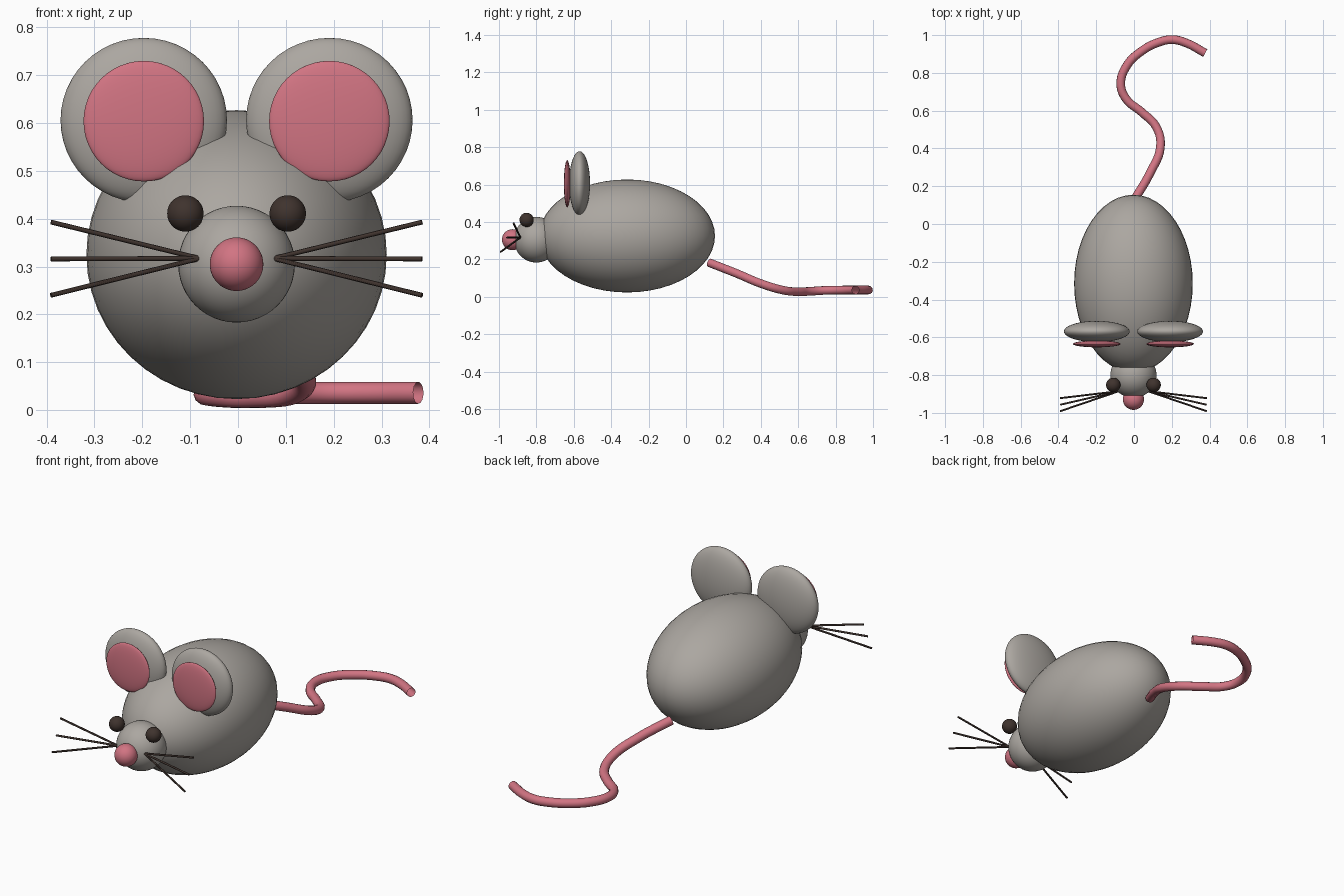
import bpy
from mathutils import Vector

cube = bpy.data.objects.get("Cube")
if cube:
    bpy.data.objects.remove(cube)

CX = -0.003  # symmetry plane


def material(name, rgb):
    m = bpy.data.materials.new(name)
    m.use_nodes = True
    m.diffuse_color = (*rgb, 1)
    m.node_tree.nodes["Principled BSDF"].inputs["Base Color"].default_value = (*rgb, 1)
    return m


grey = material("warm grey", (0.41, 0.385, 0.355))
pink = material("soft pink", (0.64, 0.175, 0.225))
dark = material("dark brown", (0.05, 0.033, 0.027))


def finish(name, mat):
    ob = bpy.context.object
    ob.name = name
    ob.data.materials.append(mat)
    bpy.ops.object.shade_smooth_by_angle()
    return ob


def ellipsoid(name, centre, radii, mat):
    bpy.ops.mesh.primitive_uv_sphere_add(segments=48, ring_count=24, radius=1,
                                         location=centre)
    bpy.context.object.scale = radii
    bpy.ops.object.transform_apply(location=False, rotation=False, scale=True)
    return finish(name, mat)


def rod(name, a, b, radius, mat):
    a, b = Vector(a), Vector(b)
    d = b - a
    bpy.ops.mesh.primitive_cylinder_add(vertices=12, radius=radius, depth=d.length,
                                        location=(a + b) / 2,
                                        rotation=d.to_track_quat('Z', 'Y').to_euler())
    return finish(name, mat)


# Body, head and nose
ellipsoid("body", (CX, -0.315, 0.325), (0.314, 0.47, 0.302), grey)
ellipsoid("head", (CX, -0.80, 0.305), (0.122, 0.12, 0.122), grey)
ellipsoid("nose", (CX, -0.928, 0.305), (0.056, 0.056, 0.056), pink)

# Paired ears, eyes and whiskers
for side, s in (("left", 1), ("right", -1)):
    ellipsoid(side + "_ear", (CX + s * 0.194, -0.569, 0.606), (0.174, 0.056, 0.172), grey)
    ellipsoid(side + "_inner_ear", (CX + s * 0.194, -0.635, 0.604), (0.126, 0.018, 0.126), pink)
    ellipsoid(side + "_eye", (CX + s * 0.107, -0.852, 0.411), (0.038, 0.038, 0.038), dark)
    root = (CX + s * 0.077, -0.885, 0.317)
    for level, y, z in (("upper", -0.922, 0.393), ("middle", -0.957, 0.316),
                        ("lower", -0.991, 0.24)):
        rod(f"{side}_{level}_whisker", root, (CX + s * 0.388, y, z), 0.005, dark)

# Tail: an open tube swept along a winding path
path = [(0.0, 0.125, 0.182), (0.085, 0.27, 0.125), (0.14, 0.41, 0.067),
        (0.117, 0.515, 0.036), (0.04, 0.593, 0.027), (-0.04, 0.66, 0.029),
        (-0.07, 0.74, 0.034), (-0.037, 0.84, 0.036), (0.04, 0.915, 0.036),
        (0.13, 0.962, 0.036), (0.205, 0.976, 0.036), (0.28, 0.957, 0.036),
        (0.377, 0.905, 0.036)]
curve = bpy.data.curves.new("tail", 'CURVE')
curve.dimensions = '3D'
curve.bevel_depth = 0.023
curve.bevel_resolution = 4
curve.resolution_u = 6
spline = curve.splines.new('BEZIER')
spline.bezier_points.add(len(path) - 1)
for p, co in zip(spline.bezier_points, path):
    p.co = co
    p.handle_left_type = p.handle_right_type = 'AUTO'
tail = bpy.data.objects.new("tail", curve)
bpy.context.collection.objects.link(tail)
curve.materials.append(pink)
